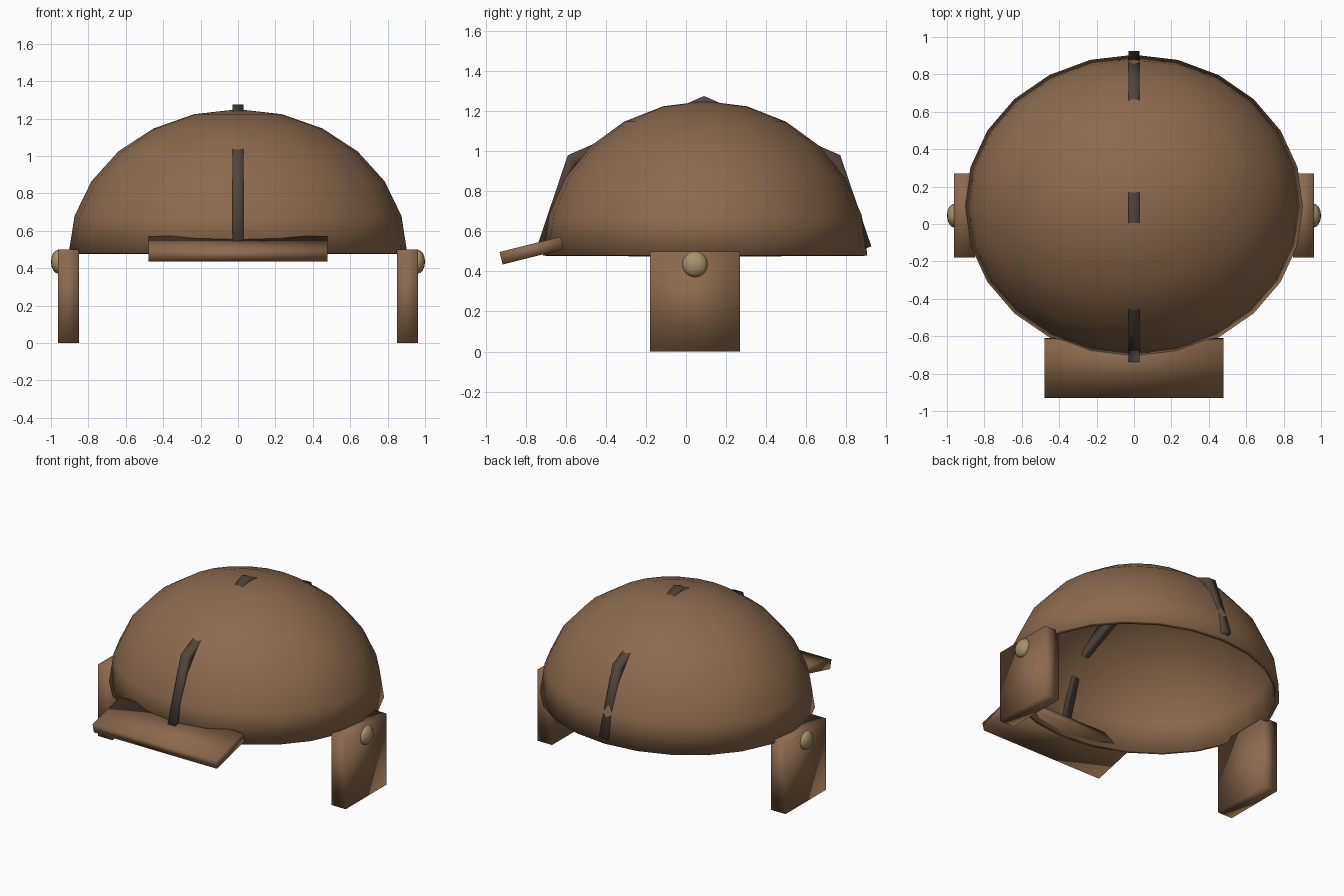
import bpy, bmesh, math
from mathutils import Vector, Matrix

if "Cube" in bpy.data.objects:
    bpy.data.objects.remove(bpy.data.objects["Cube"])


def material(name, color):
    m = bpy.data.materials.new(name)
    m.diffuse_color = (*color, 1)
    m.use_nodes = True
    m.node_tree.nodes["Principled BSDF"].inputs["Base Color"].default_value = m.diffuse_color
    return m


LEATHER = material("leather", (0.26, 0.145, 0.075))
DARK = material("dark_leather", (0.085, 0.06, 0.045))
BRASS = material("brass", (0.38, 0.29, 0.14))


def finish(name, bm, mat, smooth=True):
    bmesh.ops.recalc_face_normals(bm, faces=bm.faces)
    for f in bm.faces:
        f.smooth = smooth
    me = bpy.data.meshes.new(name)
    bm.to_mesh(me)
    bm.free()
    me.materials.append(mat)
    ob = bpy.data.objects.new(name, me)
    bpy.context.collection.objects.link(ob)
    return ob


def box(name, center, size, mat, tilt=0):
    bm = bmesh.new()
    bmesh.ops.create_cube(bm, size=1)
    m = (Matrix.Translation(center) @ Matrix.Rotation(tilt, 4, 'X')
         @ Matrix.Diagonal((*size, 1)))
    bm.transform(m)
    return finish(name, bm, mat)


def sphere(center, radii, segments, rings):
    bm = bmesh.new()
    bmesh.ops.create_uvsphere(bm, u_segments=segments, v_segments=rings, radius=1)
    bm.transform(Matrix.Translation(center) @ Matrix.Diagonal((*radii, 1)))
    return bm


# Cap dome: upper half of a sphere, given thickness inwards
bm = sphere((0, 0.095, 0.48), (0.905, 0.81, 0.77), 24, 12)
bmesh.ops.delete(bm, geom=[v for v in bm.verts if v.co.z < 0.47], context='VERTS')
dome = finish("cap_dome", bm, LEATHER)
shell = dome.modifiers.new("thickness", 'SOLIDIFY')
shell.thickness = 0.03
shell.offset = -1

# Front brim, tilted down towards the front
box("brim", (0, -0.77, 0.504), (0.955, 0.315, 0.064), LEATHER, math.radians(14))

# Ear flaps with a rivet each
for side, s in (("left", -1), ("right", 1)):
    box(side + "_ear_flap", (s * 0.906, 0.045, 0.25), (0.112, 0.45, 0.5), LEATHER)
    finish(side + "_rivet", sphere((s * 0.96, 0.045, 0.435), (0.04, 0.064, 0.064), 16, 8), BRASS)

# Centre seam strap: coarse band running front to back over the dome
outer = [(-0.74, 0.535), (-0.59, 0.98), (0.09, 1.275), (0.77, 0.98), (0.925, 0.525)]
inner = [(-0.685, 0.515), (-0.55, 0.935), (0.09, 1.215), (0.73, 0.935), (0.87, 0.505)]
bm = bmesh.new()
sections = [[bm.verts.new(c) for c in
             ((-0.03, *o), (0.03, *o), (0.03, *i), (-0.03, *i))]
            for o, i in zip(outer, inner)]
for a, b in zip(sections, sections[1:]):
    for k in range(4):
        n = (k + 1) % 4
        bm.faces.new((a[k], a[n], b[n], b[k]))
bm.faces.new(sections[0])
bm.faces.new(sections[-1])
finish("seam_strap", bm, DARK)
